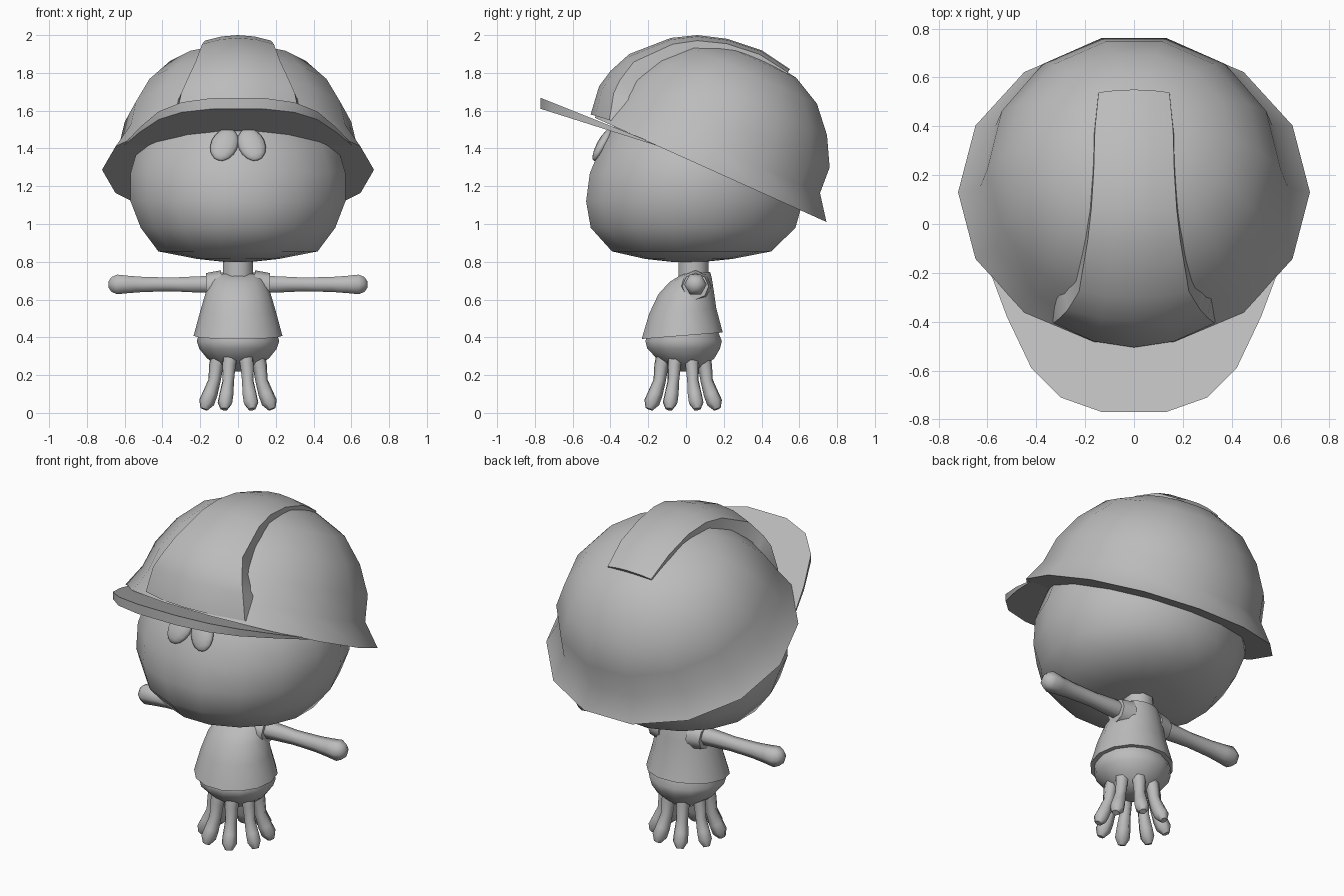
import bpy, bmesh, math
from mathutils import Vector, Matrix

cube = bpy.data.objects.get("Cube")
if cube:
    bpy.data.objects.remove(cube, do_unlink=True)

grey = bpy.data.materials.new("plain_grey")
grey.use_nodes = True
grey.diffuse_color = (0.5, 0.5, 0.5, 1)
grey.node_tree.nodes["Principled BSDF"].inputs["Base Color"].default_value = grey.diffuse_color


def finish(name, bm, angle=50):
    """Turn a bmesh into a named, smooth-shaded object."""
    bmesh.ops.recalc_face_normals(bm, faces=bm.faces)
    mesh = bpy.data.meshes.new(name)
    bm.to_mesh(mesh)
    bm.free()
    mesh.materials.append(grey)
    obj = bpy.data.objects.new(name, mesh)
    bpy.context.collection.objects.link(obj)
    bpy.ops.object.select_all(action="DESELECT")
    bpy.context.view_layer.objects.active = obj
    obj.select_set(True)
    bpy.ops.object.shade_smooth_by_angle(angle=math.radians(angle))
    return obj


def bridge(bm, rings, cap=True, closed=True):
    """Join rings of points with quads and cap the two ends."""
    rows = [[bm.verts.new(p) for p in ring] for ring in rings]
    count = len(rows[0])
    for a, b in zip(rows, rows[1:]):
        for i in range(count if closed else count - 1):
            j = (i + 1) % count
            bm.faces.new((a[i], a[j], b[j], b[i]))
    if cap:
        bm.faces.new(rows[0])
        bm.faces.new(rows[-1])


def loft(name, levels, sides=14, frame=Matrix(), angle=50, tilt=0):
    """Stack oval rings given as (height, front, back, half width)."""
    rings = []
    for height, front, back, half in levels:
        ring = []
        for i in range(sides):
            a = 2 * math.pi * (i + 0.5) / sides
            y = (front + back) / 2 + (back - front) / 2 * math.cos(a)
            ring.append(frame @ Vector((half * math.sin(a), y, height + tilt * y)))
        rings.append(ring)
    bm = bmesh.new()
    bridge(bm, rings)
    return finish(name, bm, angle)


def tube(name, path, radii, sides=6, angle=60):
    """Sweep a tapering round section along a path."""
    path = [Vector(p) for p in path]
    rings = []
    for k, (p, r) in enumerate(zip(path, radii)):
        along = path[min(k + 1, len(path) - 1)] - path[max(k - 1, 0)]
        turn = along.to_track_quat("Z", "Y")
        rings.append([p + turn @ Vector((r * math.cos(t), r * math.sin(t), 0))
                      for t in (2 * math.pi * i / sides for i in range(sides))])
    bm = bmesh.new()
    bridge(bm, rings)
    return finish(name, bm, angle)


# Head: wide and rounded, flatter underneath
loft("head", [(.80, -.08, .1, .08), (.815, -.22, .25, .22), (.855, -.4, .46, .43),
              (.98, -.515, .59, .525), (1.12, -.54, .63, .58), (1.27, -.52, .63, .58),
              (1.42, -.455, .6, .535), (1.55, -.37, .5, .4), (1.66, -.2, .35, .22),
              (1.69, 0, .15, .08)], 16, angle=70)

# Helmet shell: tilted dome with a flared rim
tilt = Matrix.Translation((0, .13, 1.287)) @ Matrix.Rotation(-math.atan(.45), 4, "X")
loft("helmet_shell", [(0, -.69, .69, .72), (.125, -.66, .595, .63), (.27, -.62, .585, .6),
                      (.42, -.53, .5, .52), (.55, -.4, .38, .4), (.63, -.22, .22, .22),
                      (.655, -.05, .05, .05)], 14, tilt, 45)

# Helmet ridge: raised band, broad in front and narrow behind
centre = [(-.505, 1.58), (-.46, 1.73), (-.4, 1.81), (-.3, 1.9), (-.08, 1.985), (.06, 2.0),
          (.22, 1.98), (.4, 1.92), (.55, 1.82)]
widths = [.33, .3, .27, .225, .19, .175, .165, .16, .145]
rings = []
for k, ((y, z), w) in enumerate(zip(centre, widths)):
    y0, z0 = centre[max(k - 1, 0)]
    y1, z1 = centre[min(k + 1, len(centre) - 1)]
    normal = Vector((0, z0 - z1, y1 - y0)).normalized()
    ring = []
    for f, sink in ((-1.08, .13), (-1, 0), (-.5, 0), (0, 0), (.5, 0), (1, 0), (1.08, .13)):
        drop = .95 * min(1, f * f) * w * w + sink
        ring.append(Vector((f * w, y, z)) - normal * drop)
    rings.append(ring)
bm = bmesh.new()
bridge(bm, rings)
finish("helmet_ridge", bm, 45)

# Helmet brim: sloping visor that thins toward the sides
half = [(.13, -.77), (.3, -.71), (.42, -.59), (.52, -.38), (.58, -.22), (.61, -.14)]
outline = half + [(-x, y) for x, y in reversed(half)]
bm = bmesh.new()
bridge(bm, [[(x, y, 1.366 - .317 * y) for x, y in outline],
            [(x, y, 1.36 - .4 * y) for x, y in outline]])
finish("helmet_brim", bm, 40)

# Eyes: two flattened ovals leaning together at the top
for side, label in ((1, "left"), (-1, "right")):
    bm = bmesh.new()
    bmesh.ops.create_uvsphere(bm, u_segments=12, v_segments=8, radius=1)
    place = (Matrix.Translation((side * .072, -.442, 1.42)) @ Matrix.Rotation(-.5, 4, "X")
             @ Matrix.Rotation(side * -.35, 4, "Y") @ Matrix.Diagonal((.072, .03, .1, 1)))
    bm.transform(place)
    finish(label + "_eye", bm, 70)

# Body: neck, shirt and rounded belly
loft("neck", [(.68, -.045, .125, .085), (.84, -.045, .125, .085)], 8)
loft("shirt", [(.41, -.24, .2, .235), (.54, -.2, .165, .2), (.64, -.15, .15, .17),
               (.7, -.09, .14, .14), (.735, -.025, .13, .115)], 14, tilt=.08)
loft("belly", [(.22, -.07, .07, .07), (.25, -.11, .11, .115), (.29, -.16, .155, .165),
               (.34, -.21, .185, .205), (.38, -.22, .195, .218), (.44, -.2, .17, .2)], 14)

# Arms with short sleeves
for s, label in ((1, "left"), (-1, "right")):
    tube(label + "_sleeve", [(s * .09, .05, .67), (s * .17, .05, .67)], [.085, .07], 8)
    tube(label + "_arm", [(s * x, .05, .68) for x in (.1, .2, .35, .5, .58, .64, .67, .685)],
         [.052, .05, .042, .046, .053, .06, .045, .02], 6)

# Eight tentacle legs around the belly
for i in range(8):
    a = math.pi * (i + .5) / 4
    path = [(r * math.cos(a), r * math.sin(a) - .015, z)
            for r, z in ((.1, .33), (.125, .25), (.135, .17), (.16, .1), (.18, .055), (.195, .02))]
    tube("leg_%d" % (i + 1), path, [.045, .038, .033, .04, .042, .02], 6)
